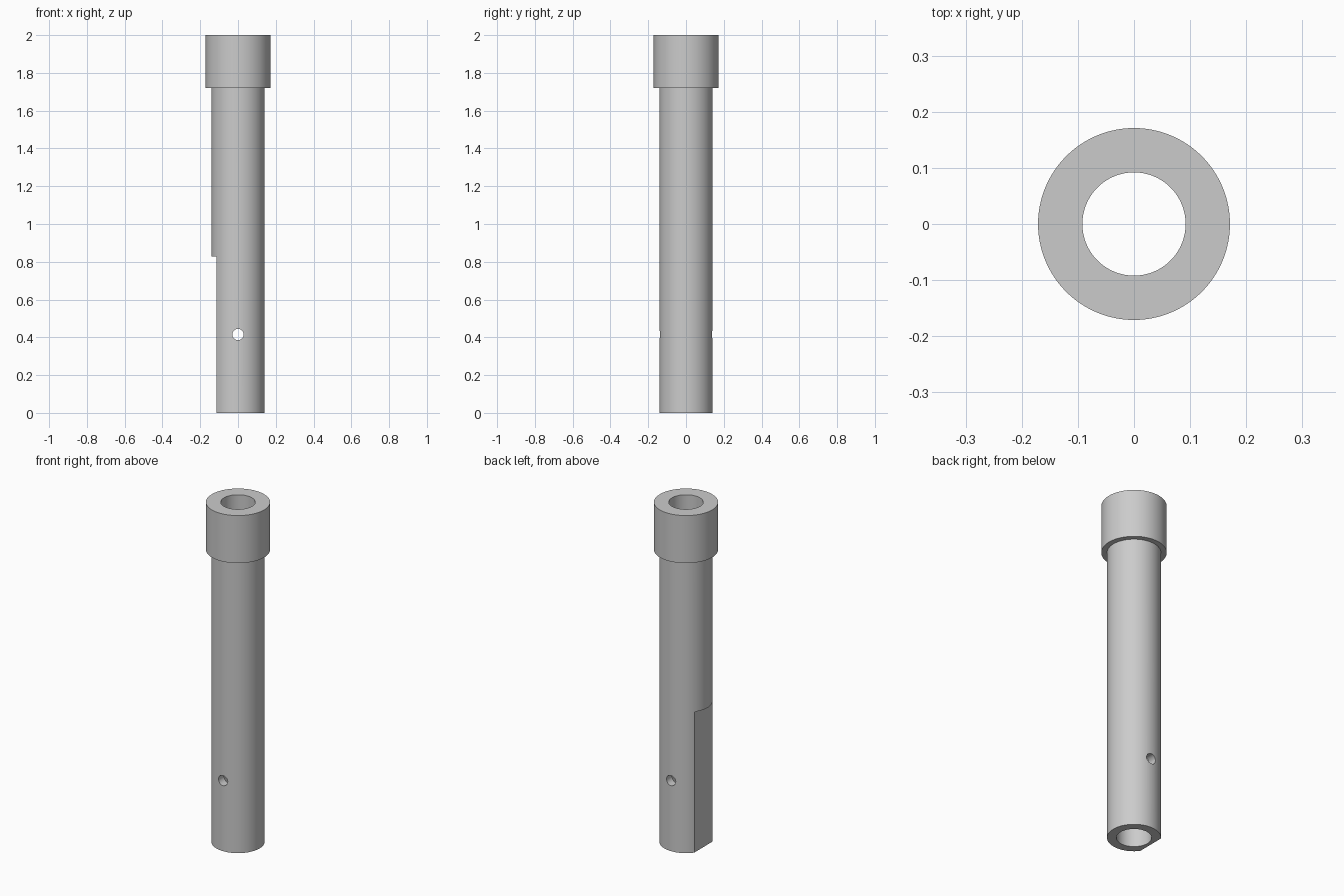
import bpy
import bmesh
from math import radians, cos, sin, tau

SIDES = 96

if "Cube" in bpy.data.objects:
    bpy.data.objects.remove(bpy.data.objects["Cube"], do_unlink=True)

steel = bpy.data.materials.new("grey steel")
steel.use_nodes = True
GREY = (0.6, 0.6, 0.6, 1)
steel.diffuse_color = GREY
steel.node_tree.nodes["Principled BSDF"].inputs["Base Color"].default_value = GREY


def lathe(name, profile):
    """Revolve a closed (radius, height) profile around z."""
    bm = bmesh.new()
    rings = [[bm.verts.new((r * cos(tau * i / SIDES), r * sin(tau * i / SIDES), z))
              for i in range(SIDES)] for r, z in profile]
    for a, b in zip(rings, rings[1:] + rings[:1]):
        for i in range(SIDES):
            j = (i + 1) % SIDES
            bm.faces.new((a[i], a[j], b[j], b[i]))
    bmesh.ops.recalc_face_normals(bm, faces=bm.faces)
    mesh = bpy.data.meshes.new(name)
    bm.to_mesh(mesh)
    bm.free()
    obj = bpy.data.objects.new(name, mesh)
    bpy.context.collection.objects.link(obj)
    mesh.materials.append(steel)
    return obj


def cut(target, cutter):
    """Subtract the cutter from the target and discard it."""
    cutter.hide_render = True
    cutter.data.materials.append(steel)
    mod = target.modifiers.new("cut", 'BOOLEAN')
    mod.operation = 'DIFFERENCE'
    mod.solver = 'EXACT'
    mod.object = cutter
    bpy.ops.object.select_all(action='DESELECT')
    bpy.context.view_layer.objects.active = target
    target.select_set(True)
    bpy.ops.object.modifier_apply(modifier=mod.name)
    bpy.data.objects.remove(cutter, do_unlink=True)


# Hollow tube with a wider collar at the top
BORE, TUBE, COLLAR = 0.092, 0.141, 0.171
tube = lathe("collared_tube", [
    (BORE, 0), (TUBE, 0), (TUBE, 1.72), (COLLAR, 1.72), (COLLAR, 2), (BORE, 2)])

# Flat milled along the lower part of one side
FLAT_X, FLAT_TOP = -0.113, 0.828
bpy.ops.mesh.primitive_cube_add(size=1, location=(FLAT_X - 0.1, 0, FLAT_TOP - 0.5))
flat_cutter = bpy.context.object
flat_cutter.name = "flat_cutter"
flat_cutter.scale = (0.2, 0.5, 1)
cut(tube, flat_cutter)

# Cross pin hole through both walls
bpy.ops.mesh.primitive_cylinder_add(vertices=32, radius=0.03, depth=0.6,
                                    location=(0, 0, 0.415),
                                    rotation=(radians(90), 0, 0))
pin_cutter = bpy.context.object
pin_cutter.name = "pin_hole_cutter"
cut(tube, pin_cutter)

# Smooth round walls with crisp edges
bpy.ops.object.select_all(action='DESELECT')
bpy.context.view_layer.objects.active = tube
tube.select_set(True)
bpy.ops.object.shade_smooth_by_angle(angle=radians(25))
